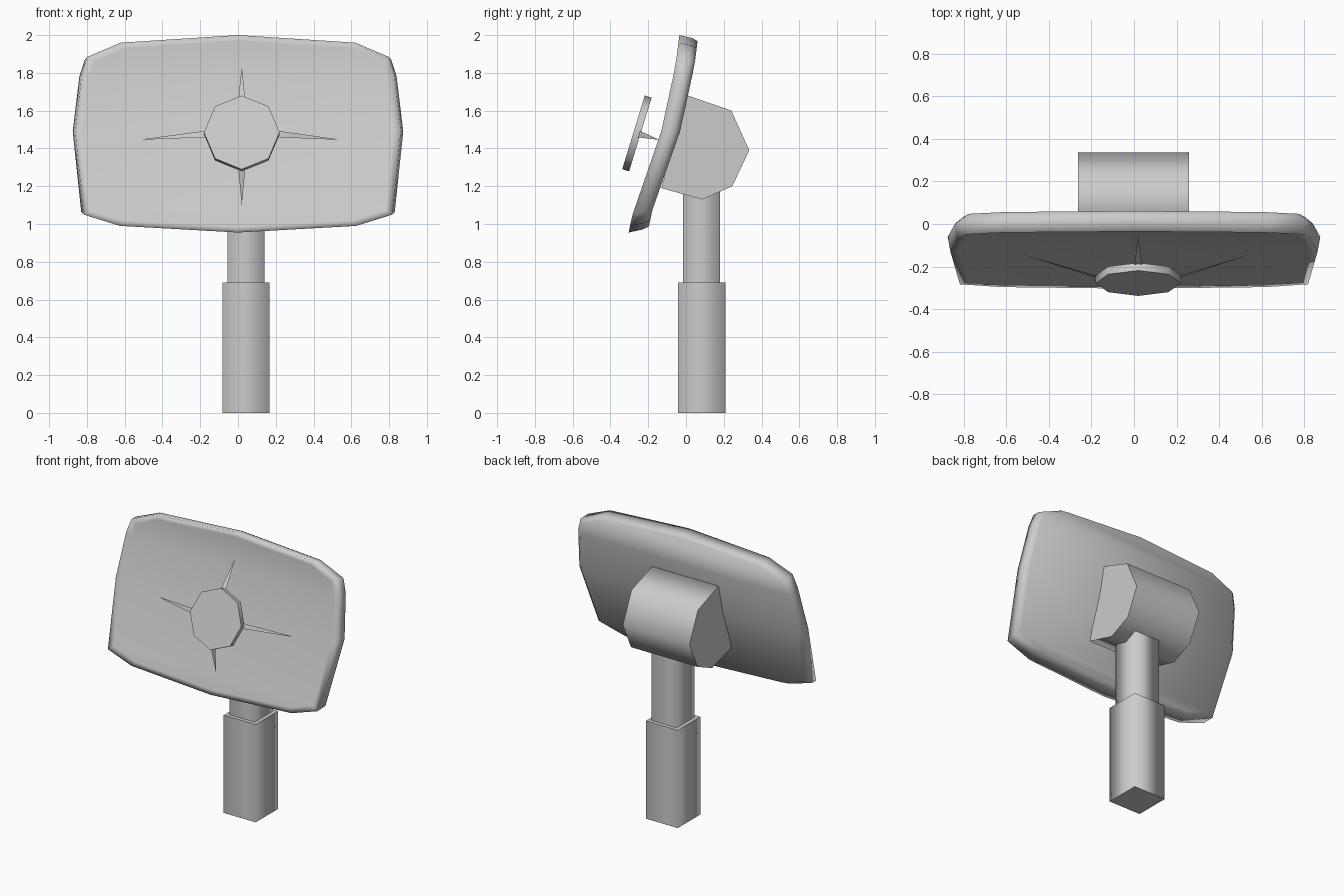
import bpy, bmesh
from math import radians, sin, cos, tau
from mathutils import Vector, Matrix

if "Cube" in bpy.data.objects:
    bpy.data.objects.remove(bpy.data.objects["Cube"], do_unlink=True)

GREY = (0.6, 0.6, 0.6, 1)
metal = bpy.data.materials.new("light_grey_metal")
metal.use_nodes = True
metal.diffuse_color = GREY
metal.node_tree.nodes["Principled BSDF"].inputs["Base Color"].default_value = GREY


def finish(name, bm):
    bmesh.ops.recalc_face_normals(bm, faces=bm.faces)
    mesh = bpy.data.meshes.new(name)
    bm.to_mesh(mesh)
    bm.free()
    mesh.materials.append(metal)
    obj = bpy.data.objects.new(name, mesh)
    bpy.context.collection.objects.link(obj)
    return obj


def prism(name, ring, depth):
    """Extrude a ring of points, with soft sides and flat caps."""
    bm = bmesh.new()
    a = [bm.verts.new(p) for p in ring]
    b = [bm.verts.new(Vector(p) + Vector(depth)) for p in ring]
    bm.faces.new(a)
    bm.faces.new(b)
    for i in range(len(a)):
        j = (i + 1) % len(a)
        bm.faces.new((a[i], a[j], b[j], b[i])).smooth = True
    return finish(name, bm)


# Square telescoping mast
def post(name, x, y, half, z0, z1):
    ring = [(x + sx * half, y + sy * half, z0)
            for sx, sy in ((-1, -1), (1, -1), (1, 1), (-1, 1))]
    prism(name, ring, (0, 0, z1 - z0))


post("lower_post", 0.043, 0.083, 0.125, 0, 0.69)
post("upper_post", 0.043, 0.083, 0.098, 0.69, 1.3)

# Faceted housing behind the dish
side = [(0.01, 1.68), (0.24, 1.60), (0.335, 1.39), (0.245, 1.20),
        (0.085, 1.13), (-0.13, 1.19), (-0.07, 1.42)]
prism("rear_housing", [(-0.262, y, z) for y, z in side], (0.52, 0, 0))

# Dish: rounded panel, curved and leaning back
CURVE = [(0.95, -0.305), (1.1, -0.272), (1.45, -0.14), (1.84, -0.055), (2.0, -0.035)]


def front_y(z):
    for (z0, y0), (z1, y1) in zip(CURVE, CURVE[1:]):
        if z <= z1 or z1 == CURVE[-1][0]:
            return y0 + (y1 - y0) * (z - z0) / (z1 - z0)


half = [(0, 2.0), (0.63, 1.96), (0.81, 1.885), (0.84, 1.79), (0.875, 1.49),
        (0.83, 1.05), (0.635, 0.99), (0, 0.955)]
outline = half + [(-x, z) for x, z in half[-2:0:-1]]
# Each layer: width scale, height scale, depth behind the front surface
layers = [(0.94, 0.94, 0.004), (0.985, 1, 0), (1, 0.97, 0.07), (0.96, 0.94, 0.1)]
MID = 1.475
bm = bmesh.new()
loops = []
for sx, sz, back in layers:
    loop = []
    for x, z in outline:
        zz = MID + (z - MID) * sz
        loop.append(bm.verts.new((x * sx, front_y(zz) + back, zz)))
    loops.append(loop)
n = len(outline)
for a, b in zip(loops, loops[1:]):
    for i in range(n):
        j = (i + 1) % n
        bm.faces.new((a[i], a[j], b[j], b[i]))
for loop in (loops[0], loops[-1]):
    for i in range(len(half) - 1):
        strip = [loop[i], loop[i + 1], loop[-i - 1], loop[-i]]
        bm.faces.new(list(dict.fromkeys(strip)))
for f in bm.faces:
    f.smooth = True
finish("dish", bm)

# Octagonal receiver plate, parallel to the dish
CENTRE = Vector((0.02, -0.278, 1.485))
tilt = Matrix.Rotation(radians(-17), 3, 'X')
ring = [CENTRE + tilt @ Vector((0.2 * sin(tau * i / 8), 0, 0.204 * cos(tau * i / 8)))
        for i in range(8)]
prism("receiver_plate", ring, tilt @ Vector((0, 0.038, 0)))

# Flat tapering struts from the plate to the dish
for name, dx, dz, tip in (("top_strut", 0, 1, (0.02, -0.055, 1.835)),
                          ("bottom_strut", 0, -1, (0.02, -0.272, 1.1)),
                          ("right_strut", -1, 0, (-0.535, -0.14, 1.445)),
                          ("left_strut", 1, 0, (0.555, -0.14, 1.445))):
    root = CENTRE + tilt @ Vector((0.19 * dx, 0.03, 0.195 * dz))
    across = tilt @ Vector((0.018 * dz, 0, 0.018 * dx))
    bm = bmesh.new()
    bm.faces.new([bm.verts.new(p) for p in (root - across, root + across, tip)])
    finish(name, bm)
